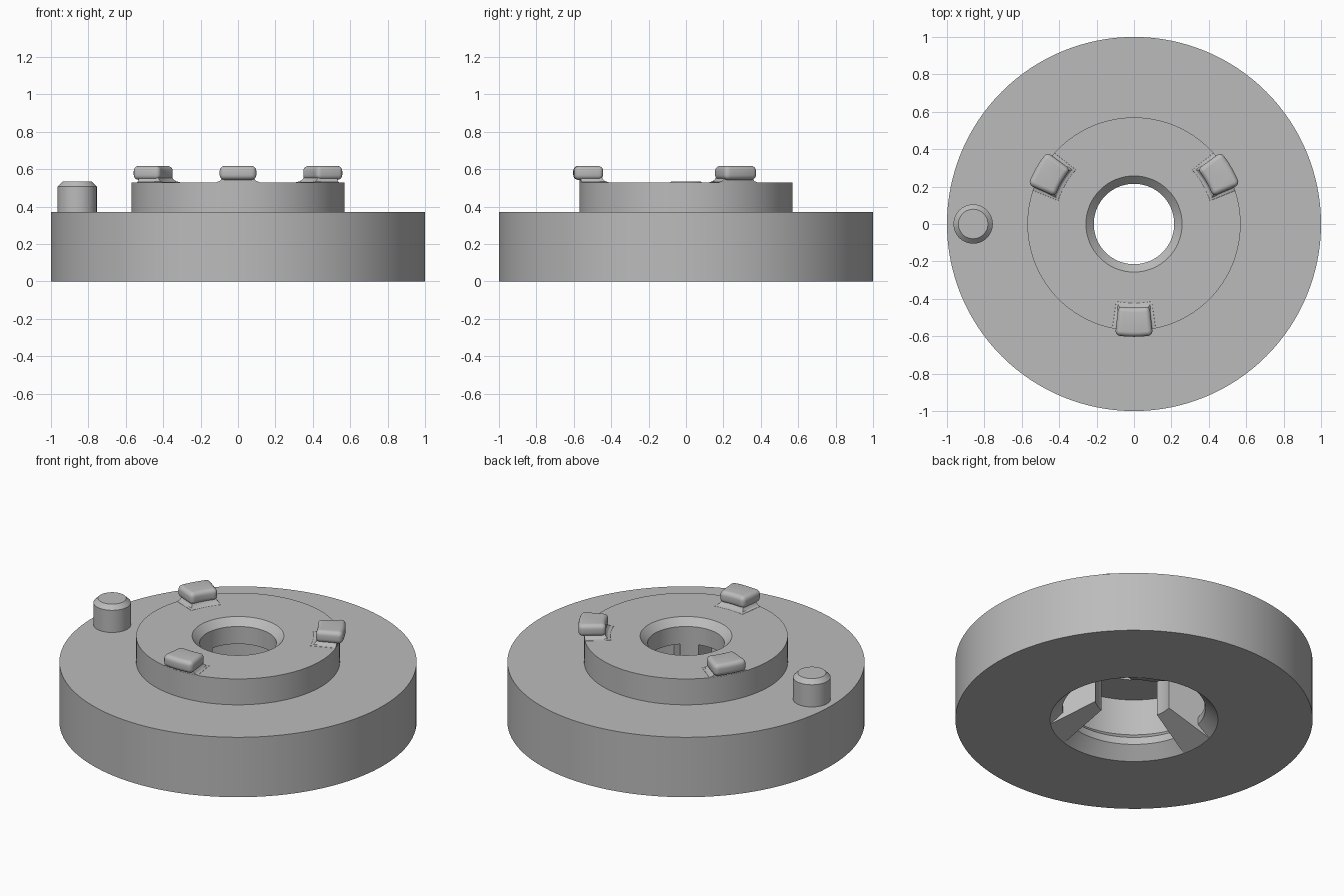
import bpy, bmesh, math
from math import radians, cos, sin, pi

cube = bpy.data.objects.get("Cube")
if cube:
    bpy.data.objects.remove(cube, do_unlink=True)

# Single grey finish
GREY = (0.5, 0.5, 0.5, 1.0)
grey = bpy.data.materials.new("plain_grey")
grey.use_nodes = True
grey.diffuse_color = GREY
grey.node_tree.nodes["Principled BSDF"].inputs["Base Color"].default_value = GREY


def finish(bm, name, bevel=0.0):
    """Turn a bmesh into a smooth-shaded object with crisp edges."""
    bmesh.ops.recalc_face_normals(bm, faces=bm.faces[:])
    mesh = bpy.data.meshes.new(name)
    bm.to_mesh(mesh)
    bm.free()
    obj = bpy.data.objects.new(name, mesh)
    bpy.context.collection.objects.link(obj)
    mesh.materials.append(grey)
    bpy.ops.object.select_all(action='DESELECT')
    obj.select_set(True)
    bpy.context.view_layer.objects.active = obj
    if bevel:
        mod = obj.modifiers.new("rounded_edges", 'BEVEL')
        mod.width, mod.segments = bevel, 5
        mod.angle_limit = radians(40)
        bpy.ops.object.modifier_apply(modifier=mod.name)
    bpy.ops.object.shade_smooth_by_angle(angle=radians(25))
    return obj


def lathe(name, profile, steps, centre=(0, 0), closed=False):
    """Revolve a radius/height profile around a vertical axis."""
    bm = bmesh.new()
    verts = [bm.verts.new((r, 0, z)) for r, z in profile]
    pairs = list(zip(verts, verts[1:]))
    if closed:
        pairs.append((verts[-1], verts[0]))
    edges = [bm.edges.new(p) for p in pairs]
    bmesh.ops.spin(bm, geom=verts + edges, cent=(0, 0, 0), axis=(0, 0, 1),
                   angle=2 * pi, steps=steps, use_duplicate=False)
    bmesh.ops.remove_doubles(bm, verts=bm.verts[:], dist=1e-5)
    bmesh.ops.translate(bm, verts=bm.verts[:], vec=(*centre, 0))
    return finish(bm, name)


def sector_ring(r0, r1, half0, half1, n=6):
    """Outline of a ring sector: inner arc, then outer arc reversed."""
    arc = lambda r, h: [(r * cos(a), r * sin(a)) for a in
                        (h * (2 * i / n - 1) for i in range(n + 1))]
    return arc(r0, half0) + arc(r1, half1)[::-1]


def loft(name, sections, direction, bevel=0.0):
    """Join stacked outlines (lists of xyz) into a solid facing a direction."""
    bm = bmesh.new()
    rows = [[bm.verts.new(p) for p in s] for s in sections]
    for low, high in zip(rows, rows[1:]):
        for i in range(len(low)):
            j = (i + 1) % len(low)
            bm.faces.new((low[i], low[j], high[j], high[i]))
    bm.faces.new(rows[0])
    bm.faces.new(rows[-1])
    obj = finish(bm, name, bevel)
    obj.rotation_euler.z = radians(direction)
    return obj


# Stepped disc with a chamfered bore above and an undercut socket below
lathe("stepped_disc", [
    (0.47, 0), (1, 0), (1, 0.37), (0.57, 0.37), (0.57, 0.53), (0.257, 0.53),
    (0.215, 0.488), (0.215, 0.38), (0.44, 0.38), (0.44, 0.155),
    (0.40, 0.115), (0.40, 0.07)], 128, closed=True)

# Locating pin with a chamfered tip
lathe("locating_pin", [(0, 0.36), (0.105, 0.36), (0.105, 0.507),
                       (0.079, 0.533), (0, 0.533)], 64, centre=(-0.86, 0))

# Three locking tabs with flared feet on the raised ring
for number, direction in enumerate((30, 150, 270), 1):
    outline = sector_ring(0.447, 0.603, 0.188, 0.168)
    loft(f"locking_tab_{number}",
         [[(x, y, z) for x, y in outline] for z in (0.543, 0.617)],
         direction, bevel=0.026)
    foot = []
    for z, flare in ((0.525, 0.035), (0.531, 0.03), (0.535, 0.016),
                     (0.544, 0.006), (0.555, 0.0), (0.58, 0.0)):
        outline = sector_ring(0.455 - flare, 0.569, 0.165 + 2 * flare,
                              0.15 + 1.8 * flare)
        foot.append([(x, y, z) for x, y in outline])
    loft(f"tab_foot_{number}", foot, direction)

# Three ribs inside the socket, sloping up towards the bore
for number, direction in enumerate((60, 180, 300), 1):
    outline = sector_ring(0.218, 0.468, 0.24, 0.24)
    slope = [(x, y, 0.13 * (0.468 - math.hypot(x, y)) / 0.25 + 0.001)
             for x, y in outline]
    loft(f"socket_rib_{number}",
         [slope, [(x, y, 0.385) if math.hypot(x, y) < 0.3 else (x, y, 0.36)
                  for x, y in outline]], direction)
